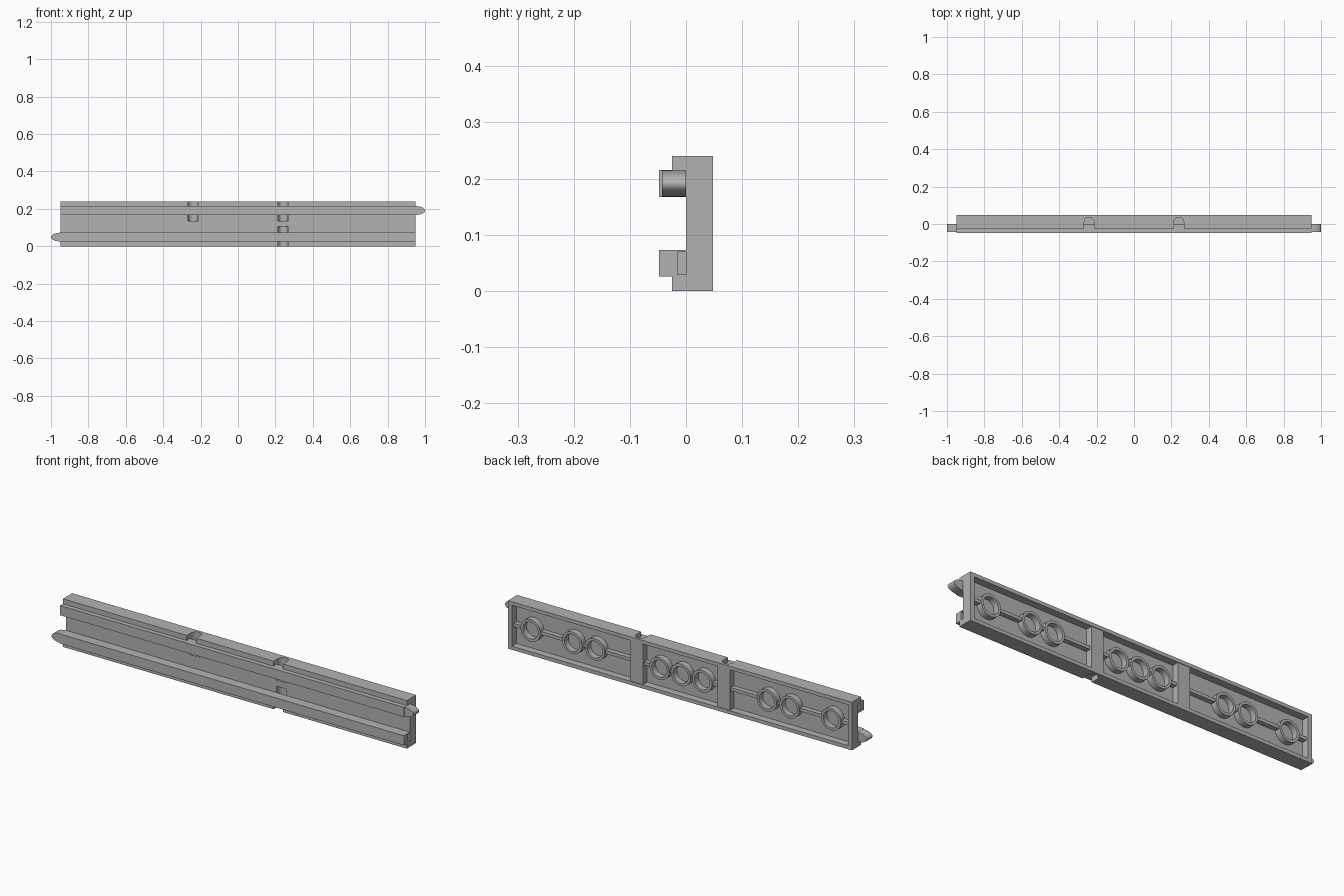
import bpy, bmesh, math

if "Cube" in bpy.data.objects:
    bpy.data.objects.remove(bpy.data.objects["Cube"], do_unlink=True)

grey = bpy.data.materials.new("plain_grey")
grey.use_nodes = True
grey.diffuse_color = (0.45, 0.45, 0.45, 1)
grey.node_tree.nodes["Principled BSDF"].inputs["Base Color"].default_value = (0.45, 0.45, 0.45, 1)


def make(name, bm):
    bmesh.ops.recalc_face_normals(bm, faces=bm.faces)
    mesh = bpy.data.meshes.new(name)
    bm.to_mesh(mesh)
    bm.free()
    mesh.materials.append(grey)
    obj = bpy.data.objects.new(name, mesh)
    bpy.context.collection.objects.link(obj)
    return obj


def prism(name, outline, to_3d, a, b):
    """Extrude a flat outline between depths a and b."""
    bm = bmesh.new()
    ends = [[bm.verts.new(to_3d(p, q, d)) for p, q in outline] for d in (a, b)]
    bm.faces.new(ends[0])
    bm.faces.new(ends[1][::-1])
    n = len(outline)
    for i in range(n):
        j = (i + 1) % n
        bm.faces.new((ends[0][i], ends[0][j], ends[1][j], ends[1][i]))
    return make(name, bm)


def along_y(p, q, d):
    return (p, d, q)


def along_z(p, q, d):
    return (p, q, d)


def box(name, x, y, z):
    return prism(name, [(x[0], z[0]), (x[1], z[0]), (x[1], z[1]), (x[0], z[1])], along_y, *y)


def cut(obj, cutter):
    mod = obj.modifiers.new("cut", "BOOLEAN")
    mod.operation = "DIFFERENCE"
    mod.solver = "EXACT"
    mod.object = cutter
    cutter.hide_render = True
    cutter.hide_viewport = True
    cutter.display_type = "WIRE"


END, HEIGHT, MID = 0.95, 0.24, 0.12

# Body: a shallow tray, with a wide channel in front and a hollow back
body = box("body", (-END, END), (-0.025, 0.048), (0, HEIGHT))
cut(body, box("channel_cutter", (-1.1, 1.1), (-0.1, 0), (0.025, 0.215)))
cut(body, box("back_hollow_cutter", (-END + 0.022, END - 0.022), (0.012, 0.1), (0.018, HEIGHT - 0.018)))

# Upright ribs in the hollow
ribs = {s: box("upright_rib", (s * 0.24 - 0.034, s * 0.24 + 0.034), (0.008, 0.045), (0.01, HEIGHT - 0.01))
        for s in (-1, 1)}

# Arched tunnels running in from the long edges
for side, low, high in ((-1, 0.135, 0.26), (1, 0.135, 0.26), (1, -0.02, 0.105)):
    x, r = side * 0.24, 0.026
    arch = [(x - r, -0.06), (x + r, -0.06)]
    arch += [(x + r * math.cos(math.pi * i / 12), 0.01 + r * math.sin(math.pi * i / 12)) for i in range(13)]
    tunnel = prism("tunnel_cutter", arch, along_z, low, high)
    cut(body, tunnel)
    cut(ribs[side], tunnel)

# Rails: each has a rounded tongue at one end and a socket at the other
for name, side, low in (("lower_rail", -1, 0.025), ("upper_rail", 1, 0.167)):
    high, centre = low + 0.048, low + 0.024
    rail = box(name, (-END, END), (-0.048, 0.001), (low, high))
    ends = sorted((-side * (END - 0.05), -side * (END + 0.05)))
    cut(rail, box("socket_cutter", ends, (-0.015, 0), (low + 0.004, high - 0.004)))
    tip = [(side * (END - 0.01), low), (side * (END - 0.01), high)]
    tip += [(side * (END + 0.05 * math.cos(a)), centre + 0.0235 * math.sin(a))
            for a in (math.pi / 2 - math.pi * i / 16 for i in range(17))]
    prism(name + "_tongue", tip, along_y, -0.043, 0)

# Round tubes in the hollow, joined by a lengthwise rib
tubes = [-0.83, -0.6, -0.475, -0.118, 0, 0.118, 0.475, 0.6, 0.83]
for x in tubes:
    bm = bmesh.new()
    n, rings = 32, []
    for radius, y in ((0.055, 0.008), (0.055, 0.042), (0.042, 0.042), (0.042, 0.008)):
        rings.append([bm.verts.new((x + radius * math.cos(2 * math.pi * i / n), y,
                                    MID + radius * math.sin(2 * math.pi * i / n))) for i in range(n)])
    for k in range(4):
        a, b = rings[k], rings[(k + 1) % 4]
        for i in range(n):
            j = (i + 1) % n
            bm.faces.new((a[i], a[j], b[j], b[i]))
    make("round_tube", bm)

stops = [-END + 0.01] + tubes + [END - 0.01]
for i, (a, b) in enumerate(zip(stops, stops[1:])):
    start = a if i == 0 else a + 0.05
    stop = b if i == len(tubes) else b - 0.05
    box("lengthwise_rib", (start, stop), (0.008, 0.036), (MID - 0.008, MID + 0.008))

# Smooth the curved walls while keeping crisp edges
bpy.ops.object.select_all(action="DESELECT")
for obj in bpy.context.collection.objects:
    if obj.type == "MESH" and ("tube" in obj.name or "tongue" in obj.name):
        obj.select_set(True)
        bpy.context.view_layer.objects.active = obj
bpy.ops.object.shade_smooth_by_angle(angle=math.radians(30))
